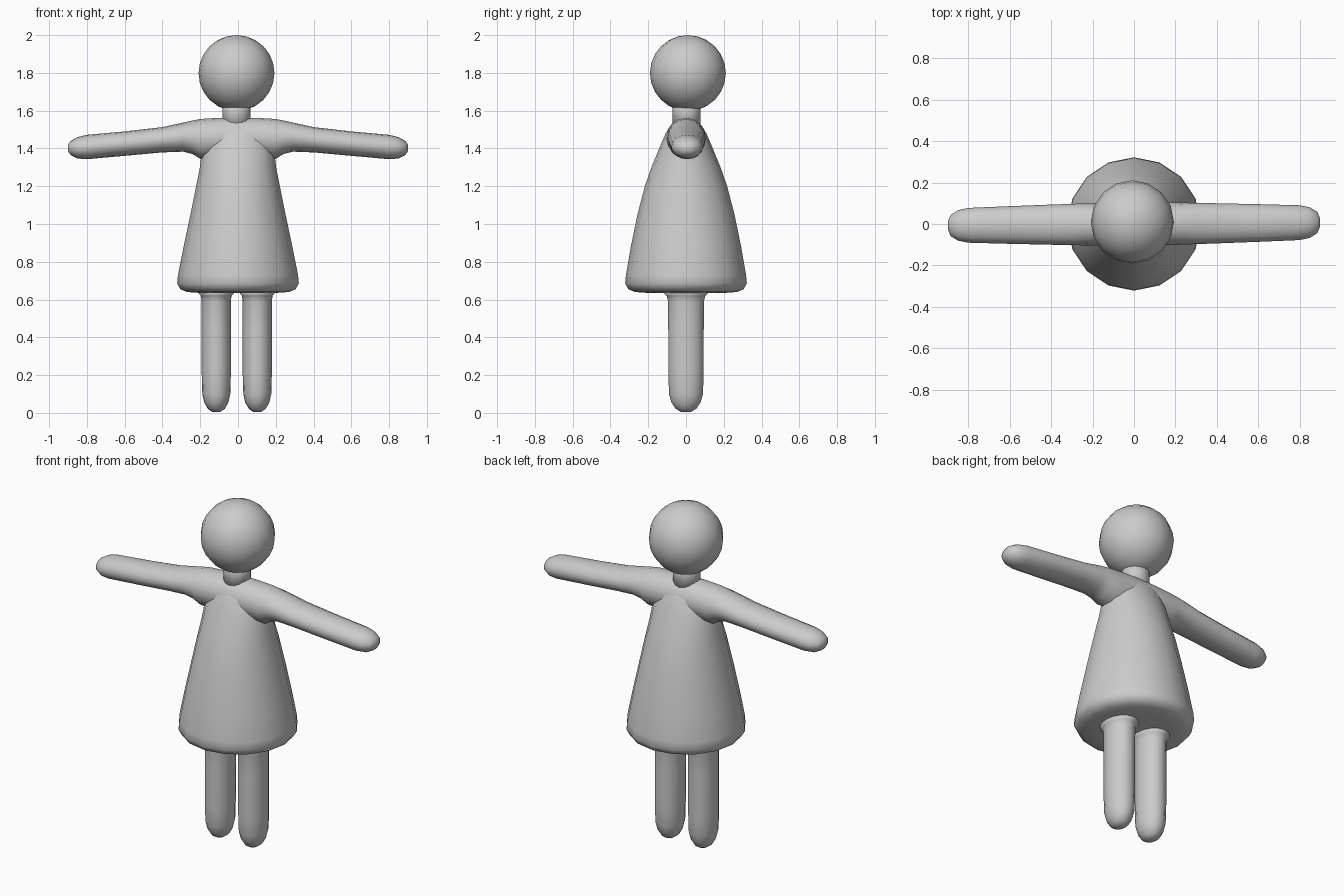
import bpy, bmesh, math
from mathutils import Vector

cube = bpy.data.objects.get("Cube")
if cube:
    bpy.data.objects.remove(cube, do_unlink=True)

grey = bpy.data.materials.new("light grey")
grey.use_nodes = True
colour = (0.6, 0.6, 0.6, 1)
grey.diffuse_color = colour
grey.node_tree.nodes["Principled BSDF"].inputs["Base Color"].default_value = colour


def finish(bm, name):
    bmesh.ops.recalc_face_normals(bm, faces=bm.faces)
    mesh = bpy.data.meshes.new(name)
    bm.to_mesh(mesh)
    bm.free()
    mesh.materials.append(grey)
    mesh.polygons.foreach_set("use_smooth", [True] * len(mesh.polygons))
    obj = bpy.data.objects.new(name, mesh)
    bpy.context.collection.objects.link(obj)
    return obj


def loft(name, rings, u, v, sides=16):
    """Skin elliptical rings given as (centre, radius along u, radius along v)."""
    bm = bmesh.new()
    u, v = Vector(u), Vector(v)
    loops = []
    for centre, ru, rv in rings:
        angles = [2 * math.pi * i / sides for i in range(sides)]
        loops.append([bm.verts.new(Vector(centre) + u * ru * math.cos(a) + v * rv * math.sin(a))
                      for a in angles])
    for a, b in zip(loops, loops[1:]):
        for i in range(sides):
            j = (i + 1) % sides
            bm.faces.new((a[i], a[j], b[j], b[i]))
    bm.faces.new(loops[0])
    bm.faces.new(loops[-1])
    return finish(bm, name)


X, Y, Z = (1, 0, 0), (0, 1, 0), (0, 0, 1)

# Dress: height, half width, half depth
dress = [(0.635, 0.20, 0.20), (0.64, 0.27, 0.27), (0.655, 0.305, 0.305), (0.685, 0.322, 0.322),
         (0.73, 0.318, 0.318), (0.88, 0.288, 0.292), (1.05, 0.252, 0.257), (1.2, 0.222, 0.218),
         (1.3, 0.202, 0.183), (1.4, 0.19, 0.142), (1.48, 0.17, 0.108), (1.53, 0.13, 0.075),
         (1.552, 0.06, 0.04)]
loft("dress", [((0, 0, z), rx, ry) for z, rx, ry in dress], X, Y)

# Shoulders and both arms: distance from middle, top, bottom, half depth
arm = [(0, 1.562, 1.36, 0.105), (0.1, 1.562, 1.35, 0.105), (0.2, 1.556, 1.345, 0.103),
       (0.24, 1.548, 1.37, 0.101), (0.29, 1.537, 1.383, 0.1), (0.4, 1.513, 1.379, 0.097),
       (0.6, 1.49, 1.361, 0.091), (0.8, 1.472, 1.343, 0.084), (0.85, 1.46, 1.347, 0.074),
       (0.885, 1.44, 1.365, 0.052), (0.9, 1.42, 1.385, 0.02)]
span = [(-x, t, b, d) for x, t, b, d in arm[:0:-1]] + arm
loft("arms", [((x, 0.008 * x, (t + b) / 2), d, (t - b) / 2) for x, t, b, d in span], Y, Z)

# Legs: height, half width, half depth, flaring into the dress
leg = [(0.006, 0.022, 0.028), (0.022, 0.045, 0.055), (0.055, 0.064, 0.077), (0.1, 0.074, 0.09),
       (0.2, 0.077, 0.093), (0.45, 0.077, 0.094), (0.59, 0.077, 0.095), (0.62, 0.081, 0.102),
       (0.642, 0.1, 0.125)]
for name, x in (("right_leg", -0.115), ("left_leg", 0.102)):
    loft(name, [((x, 0, z), rx, ry) for z, rx, ry in leg], X, Y)

# Neck
neck = loft("neck", [((-0.008, 0.003, z), 0.074, 0.074) for z in (1.5, 1.68)], X, Y)

# Head
bm = bmesh.new()
bmesh.ops.create_uvsphere(bm, u_segments=16, v_segments=12, radius=0.201)
head = finish(bm, "head")
head.location = (-0.008, 0.01, 1.799)
